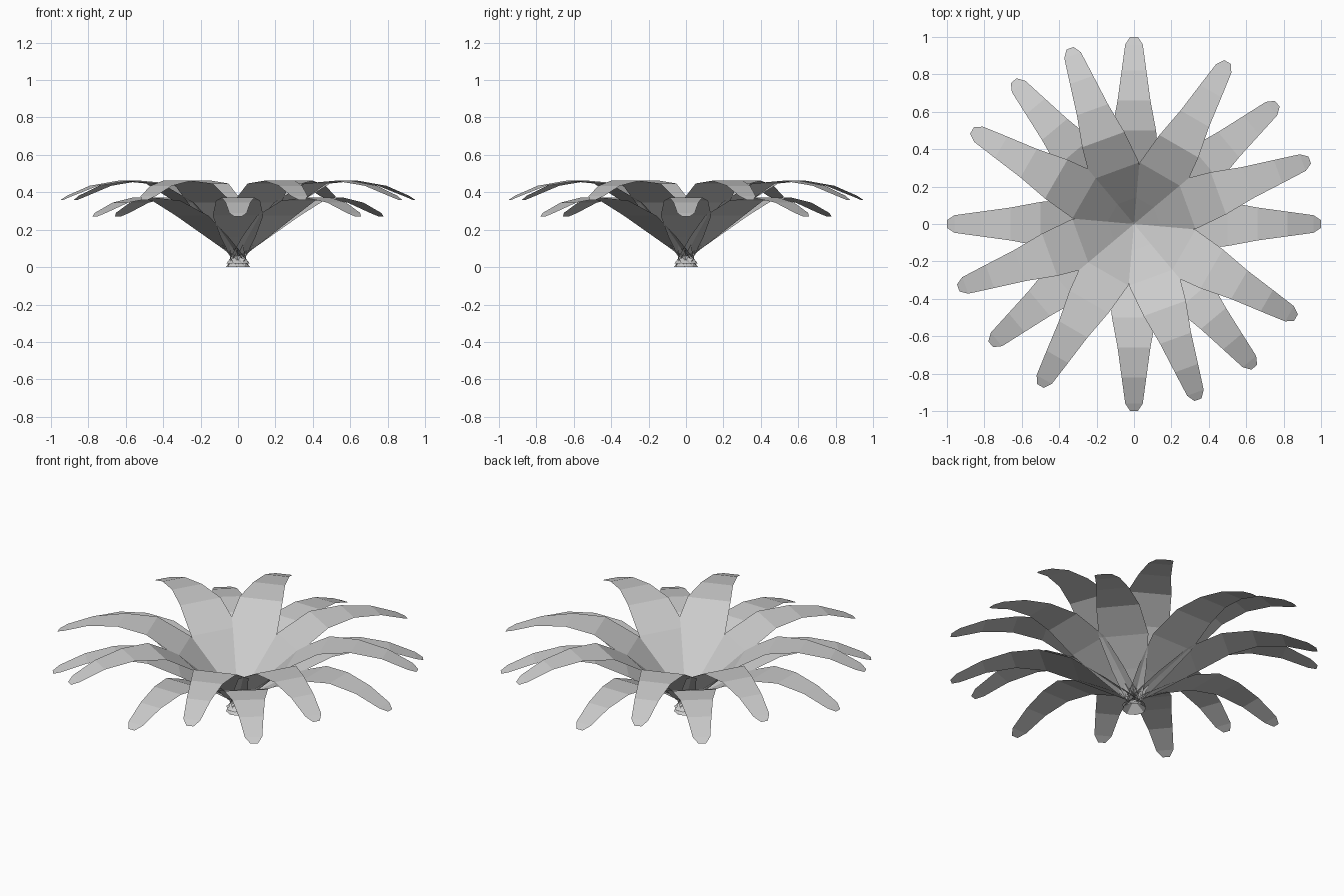
import bpy, math

if "Cube" in bpy.data.objects:
    bpy.data.objects.remove(bpy.data.objects["Cube"])

# Leaf stations: distance from the centre, height, half width
LOW = [(-0.06, 0.02, 0.025), (0.15, 0.165, 0.095), (0.32, 0.275, 0.135), (0.50, 0.355, 0.118),
       (0.66, 0.372, 0.088), (0.82, 0.345, 0.066), (0.96, 0.29, 0.047), (1.0, 0.27, 0.02)]
HIGH = [(-0.06, 0.0, 0.025), (0.13, 0.185, 0.09), (0.30, 0.345, 0.138), (0.48, 0.447, 0.12),
        (0.65, 0.462, 0.088), (0.82, 0.435, 0.066), (0.96, 0.38, 0.047), (1.0, 0.36, 0.02)]


def leaf(name, stations, angle):
    """One thin arching leaf strip, turned about the centre."""
    verts, faces = [], []
    for r, z, w in stations:
        verts += [(r, -w, z), (r, 0, z), (r, w, z)]
    for i in range(len(stations) - 1):
        a = 3 * i
        for k in (a, a + 1):
            faces.append((k, k + 3, k + 4, k + 1))
    mesh = bpy.data.meshes.new(name)
    mesh.from_pydata(verts, [], faces)
    ob = bpy.data.objects.new(name, mesh)
    ob.rotation_euler.z = math.radians(angle)
    bpy.context.collection.objects.link(ob)


# Four groups of four leaves, alternating low and high
for quarter in range(4):
    for step, (name, shape) in enumerate([("low_leaf", LOW), ("high_leaf", HIGH),
                                          ("low_leaf", LOW), ("high_leaf", HIGH)]):
        leaf(name, shape, quarter * 90 + step * 20)
